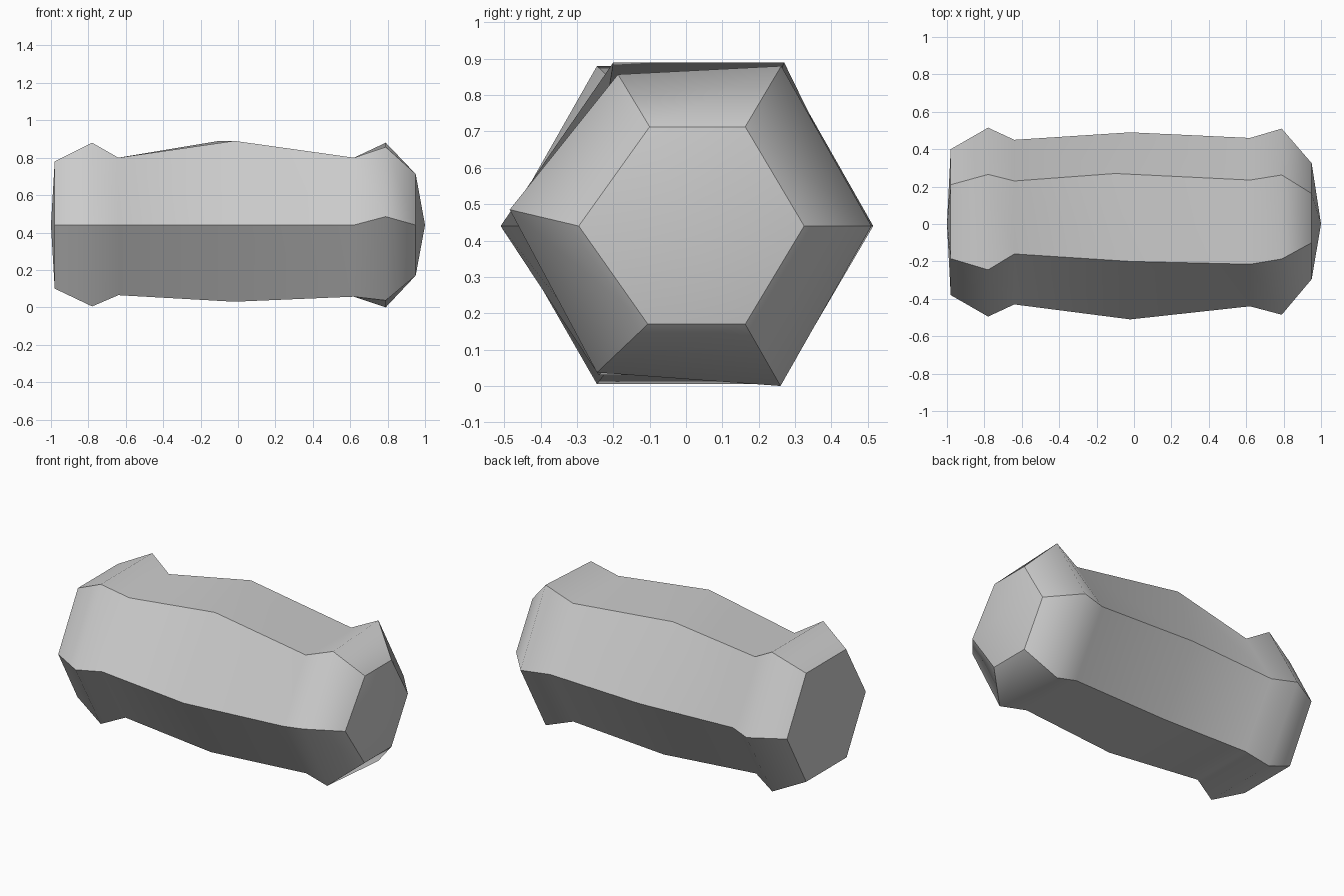
import bpy
import bmesh
from mathutils import Vector

default_cube = bpy.data.objects.get("Cube")
if default_cube:
    bpy.data.objects.remove(default_cube, do_unlink=True)

AXIS_HEIGHT = 0.44


def make_material(name, colour):
    material = bpy.data.materials.new(name)
    material.use_nodes = True
    material.diffuse_color = colour
    material.node_tree.nodes["Principled BSDF"].inputs["Base Color"].default_value = colour
    return material


def hexagon_ring(bm, x, top, bottom, back, front, top_back, top_front, low_back, low_front):
    """Six corners of one cross-section, going round from the back corner."""
    corners = [(back, AXIS_HEIGHT), (top_back, top), (top_front, top),
               (front, AXIS_HEIGHT), (low_front, bottom), (low_back, bottom)]
    return [bm.verts.new((x, y, z)) for y, z in corners]


def cap_end(bm, ring, tip_x):
    """Close an end with a shallow point."""
    tip = bm.verts.new((tip_x, 0, AXIS_HEIGHT))
    for a, b in zip(ring, ring[1:] + ring[:1]):
        bm.faces.new((a, b, tip))


# Cross-sections: x, top, bottom, back, front, then the upper and lower corner depths
SECTIONS = [
    (-.98, .78, .10, .40, -.38, .21, -.185, .21, -.19),
    (-.78, .88, .005, .515, -.495, .265, -.245, .26, -.245),
    (-.64, .80, .065, .45, -.43, .23, -.16, .22, -.2),
    (-.02, .89, .03, .49, -.51, .27, -.2, .25, -.24),
    (.62, .80, .057, .46, -.44, .235, -.215, .23, -.21),
    (.79, .88, .0, .51, -.485, .262, -.187, .26, -.245),
    (.95, .713, .17, .325, -.295, .163, -.1, .163, -.105),
]

bm = bmesh.new()
rings = [hexagon_ring(bm, *section) for section in SECTIONS]

# Slight irregularities of the bulge and the flared end
rings[3][1].co.x -= .08
flare = rings[5]
for corner, height in ((2, .857), (3, .485), (4, .037)):
    flare[corner].co.z = height

# Side panels
for ring, following in zip(rings, rings[1:]):
    for i in range(6):
        j = (i + 1) % 6
        bm.faces.new((ring[i], ring[j], following[j], following[i]))
cap_end(bm, rings[0], -1)
cap_end(bm, rings[-1], 1)
bmesh.ops.recalc_face_normals(bm, faces=bm.faces)

# Lengthwise ridges and end rims are crisp, panels are smooth along the length
ends = [set(rings[0]), set(rings[-1])]
tips = [v for v in bm.verts if abs(v.co.x) > .99]
for face in bm.faces:
    face.smooth = True
for edge in bm.edges:
    a, b = edge.verts
    is_rim = any(a in end and b in end for end in ends)
    is_ridge = any(a in r and b in s for r, s in zip(rings, rings[1:])) or \
        any(b in r and a in s for r, s in zip(rings, rings[1:]))
    edge.smooth = not (is_rim or is_ridge)

mesh = bpy.data.meshes.new("hexagonal_barrel")
bm.to_mesh(mesh)
bm.free()
barrel = bpy.data.objects.new("hexagonal_barrel", mesh)
bpy.context.collection.objects.link(barrel)
mesh.materials.append(make_material("light grey", (.6, .6, .6, 1)))
